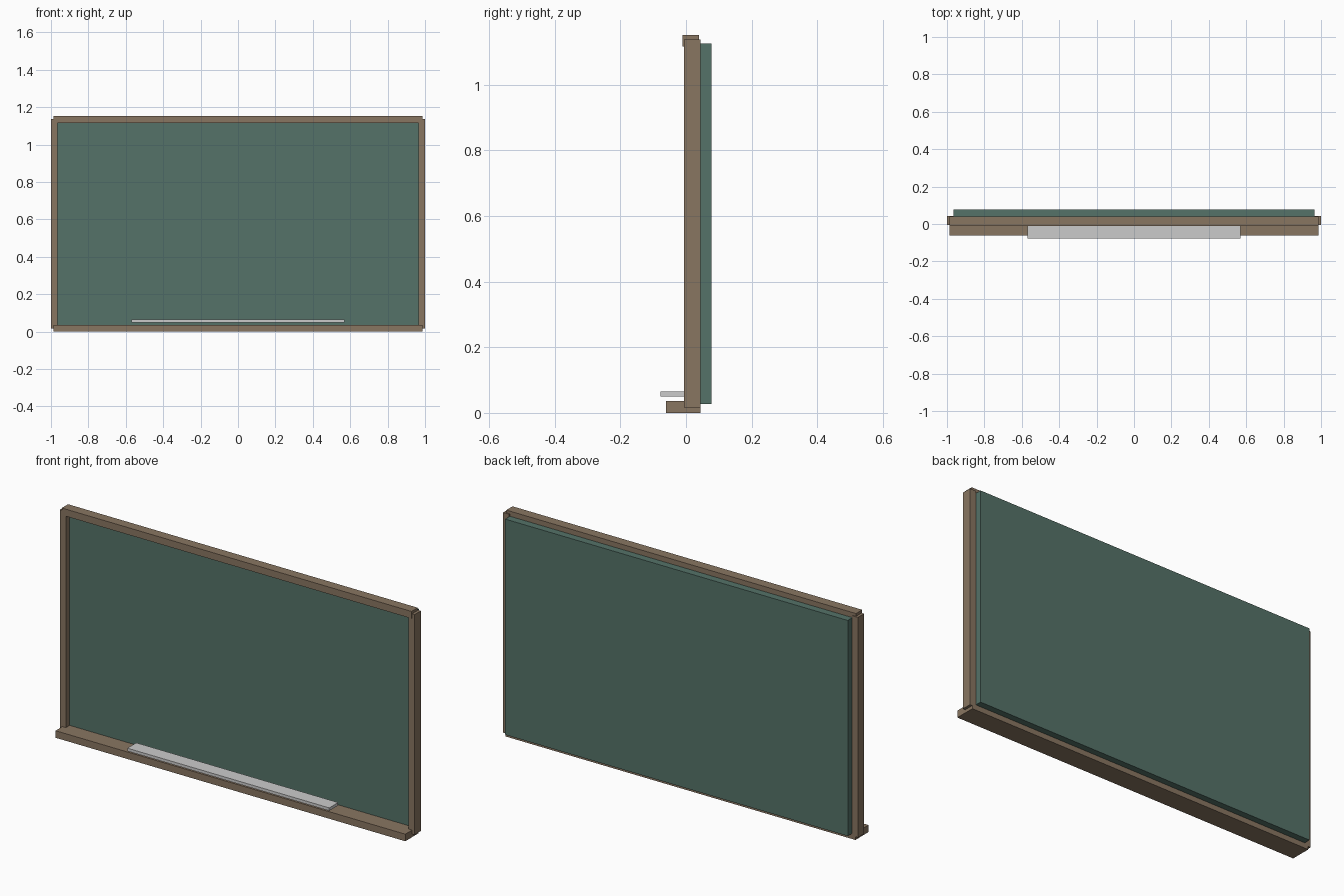
import bpy

if "Cube" in bpy.data.objects:
    bpy.data.objects.remove(bpy.data.objects["Cube"])


def material(name, color):
    m = bpy.data.materials.new(name)
    m.diffuse_color = (*color, 1)
    m.use_nodes = True
    m.node_tree.nodes["Principled BSDF"].inputs["Base Color"].default_value = m.diffuse_color
    return m


wood = material("wood", (0.25, 0.18, 0.12, 1)[:3])
slate = material("slate", (0.09, 0.17, 0.14))


def box(name, x, y, z, mat=None):
    """Box from (min, max) ranges along each axis."""
    lo, hi = zip(x, y, z)
    bpy.ops.mesh.primitive_cube_add(size=1, location=[(a + b) / 2 for a, b in zip(lo, hi)])
    ob = bpy.context.object
    ob.name = name
    ob.scale = [b - a for a, b in zip(lo, hi)]
    bpy.ops.object.transform_apply(location=False, rotation=False, scale=True)
    if mat:
        ob.data.materials.append(mat)
    return ob


# Writing surface, set into the back of the frame
box("board", (-0.966, 0.966), (0.024, 0.077), (0.027, 1.126), slate)

# Side frame posts
for side, x in (("left", (-1.0, -0.966)), ("right", (0.966, 1.0))):
    box(side + "_frame_post", x, (-0.006, 0.044), (0.016, 1.138), wood)

# Top and bottom rails, the bottom one reaching forward as a ledge
box("top_rail", (-0.986, 0.986), (-0.011, 0.039), (1.116, 1.152), wood)
box("bottom_rail", (-0.986, 0.986), (-0.061, 0.044), (0.0, 0.036), wood)

# Chalk tray
box("chalk_tray", (-0.569, 0.569), (-0.078, -0.006), (0.05, 0.065))
